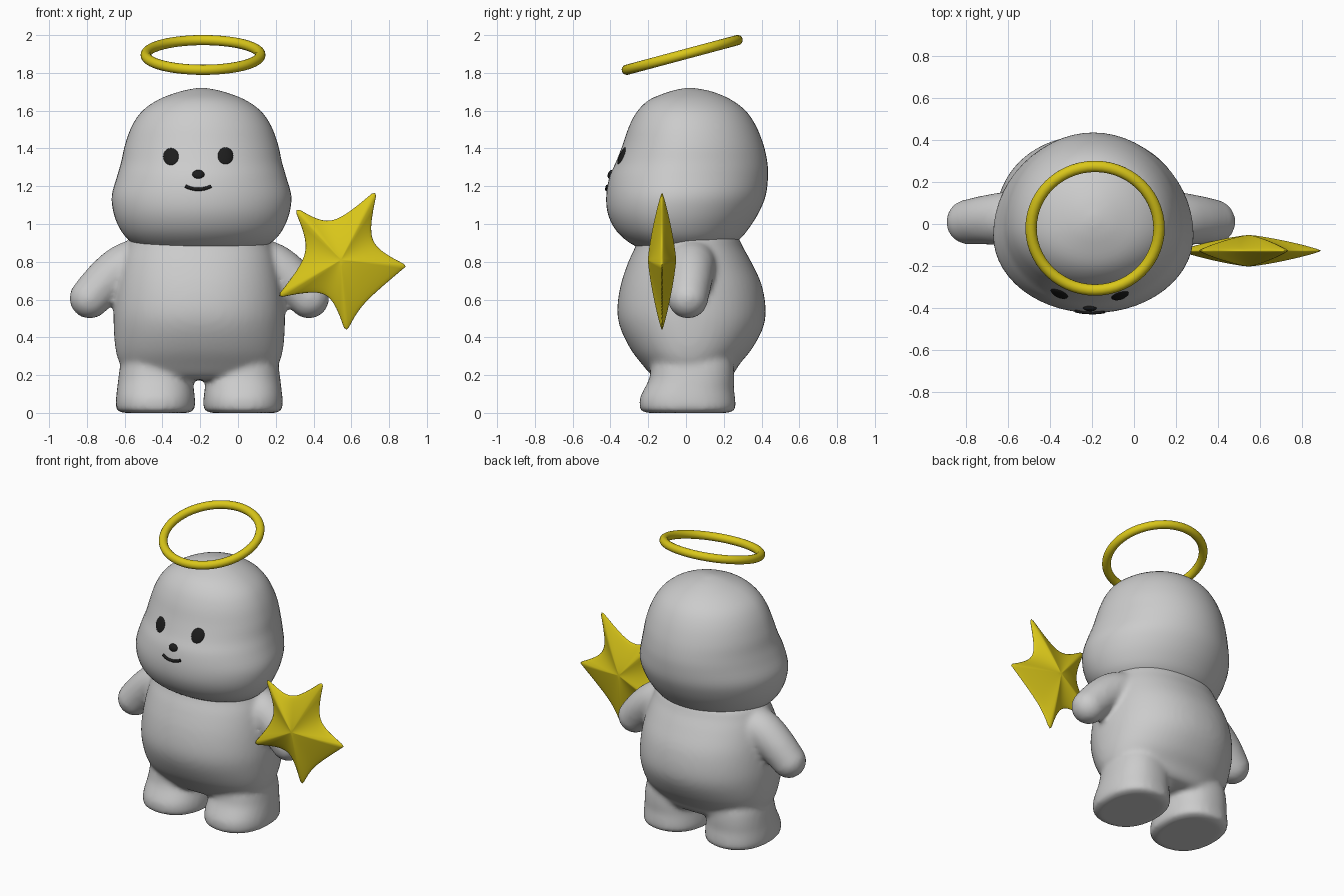
import bpy, bmesh, math
from mathutils import Vector, Matrix
from mathutils.bvhtree import BVHTree

if "Cube" in bpy.data.objects:
    bpy.data.objects.remove(bpy.data.objects["Cube"])

CX = -0.2  # the figure's own centre line


def material(name, rgb):
    m = bpy.data.materials.new(name)
    m.diffuse_color = (*rgb, 1)
    m.use_nodes = True
    m.node_tree.nodes["Principled BSDF"].inputs["Base Color"].default_value = m.diffuse_color
    return m


GREY = material("soft_grey", (0.60, 0.60, 0.60))
GOLD = material("gold", (0.70, 0.57, 0.01))
BLACK = material("black", (0.012, 0.012, 0.012))


def finish(bm, name, mat):
    bmesh.ops.recalc_face_normals(bm, faces=bm.faces)
    for f in bm.faces:
        f.smooth = True
    me = bpy.data.meshes.new(name)
    bm.to_mesh(me)
    bm.free()
    me.materials.append(mat)
    ob = bpy.data.objects.new(name, me)
    bpy.context.collection.objects.link(ob)
    return ob


def spline(rows, steps):
    """Catmull-Rom interpolation of profile rows."""
    rows = [Vector(r) for r in rows]
    out = []
    for i in range(len(rows) - 1):
        a, b = rows[max(i - 1, 0)], rows[i]
        c, d = rows[i + 1], rows[min(i + 2, len(rows) - 1)]
        for k in range(steps):
            t = k / steps
            out.append(0.5 * (2 * b + (c - a) * t + (2 * a - 5 * b + 4 * c - d) * t * t
                              + (3 * b - a - 3 * c + d) * t ** 3))
    return out + [rows[-1]]


def loft(bm, rows, cx, yc, power=2.0, steps=4, seg=56):
    """Stack of rounded rings; rows are (z, half width, front y, back y)."""
    rings = []
    for z, rx, yf, yb in spline(rows, steps):
        mid = yf + (yb - yf) * yc
        ring = []
        for i in range(seg):
            a = 2 * math.pi * i / seg
            c, s = math.cos(a), math.sin(a)
            x = math.copysign(abs(c) ** (2 / power), c) * rx
            y = math.copysign(abs(s) ** (2 / power), s) * (yb - mid if s > 0 else mid - yf)
            ring.append(bm.verts.new((cx + x, mid + y, z)))
        rings.append(ring)
    for p, q in zip(rings, rings[1:]):
        for i in range(seg):
            j = (i + 1) % seg
            bm.faces.new((p[i], p[j], q[j], q[i]))
    bm.faces.new(rings[0][::-1])
    bm.faces.new(rings[-1])


# Head: wide at the cheeks, narrower at the crown
bm = bmesh.new()
loft(bm, [(0.85, 0.20, -0.15, 0.15), (0.875, 0.32, -0.25, 0.22), (0.92, 0.39, -0.325, 0.285),
          (0.98, 0.435, -0.38, 0.335), (1.06, 0.466, -0.415, 0.385), (1.15, 0.475, -0.422, 0.422),
          (1.25, 0.448, -0.405, 0.434), (1.33, 0.425, -0.37, 0.43), (1.42, 0.405, -0.335, 0.41),
          (1.52, 0.368, -0.30, 0.37), (1.60, 0.312, -0.255, 0.315), (1.66, 0.225, -0.19, 0.235),
          (1.70, 0.118, -0.09, 0.14), (1.717, 0.04, -0.02, 0.06), (1.72, 0.005, 0.015, 0.025)],
     -0.193, 0.44)
head = finish(bm, "head", GREY)
head_tree = BVHTree.FromPolygons([v.co for v in head.data.vertices],
                                 [p.vertices for p in head.data.polygons])

# Body: torso, legs and arms fused into one soft form
bm = bmesh.new()
loft(bm, [(0.175, 0.18, -0.10, 0.15), (0.19, 0.36, -0.17, 0.235), (0.26, 0.42, -0.235, 0.285),
          (0.34, 0.444, -0.295, 0.35), (0.45, 0.453, -0.348, 0.408), (0.55, 0.452, -0.364, 0.422),
          (0.68, 0.437, -0.345, 0.40), (0.80, 0.412, -0.305, 0.345), (0.88, 0.385, -0.268, 0.30),
          (0.94, 0.355, -0.25, 0.27), (1.0, 0.25, -0.2, 0.2)], CX - 0.005, 0.47, 2.15)
ARM = [(-0.50, 0.03, 0.79, 0.14), (-0.60, 0.025, 0.765, 0.13),
       (-0.70, 0.02, 0.695, 0.118), (-0.785, 0.01, 0.607, 0.108)]
for side in (-1, 1):
    loft(bm, [(0.0, 0.17, -0.205, 0.22), (0.008, 0.198, -0.235, 0.25), (0.03, 0.21, -0.246, 0.263),
              (0.08, 0.209, -0.244, 0.26), (0.13, 0.203, -0.22, 0.254), (0.18, 0.197, -0.195, 0.256),
              (0.26, 0.185, -0.18, 0.25), (0.36, 0.15, -0.15, 0.22)],
         CX - 0.005 + side * 0.232, 0.5, 2.3, 3, 40)
    for x, y, z, r in spline(ARM, 6):
        x = x if side < 0 else 2 * (CX - 0.005) - x
        bmesh.ops.create_uvsphere(bm, u_segments=28, v_segments=18, radius=r,
                                  matrix=Matrix.Translation((x, y, z)))
body = finish(bm, "body", GREY)
rm = body.modifiers.new("fuse", 'REMESH')
rm.mode = 'VOXEL'
rm.voxel_size = 0.016
rm.use_smooth_shade = True
sm = body.modifiers.new("soften", 'SMOOTH')
sm.factor = 0.5
sm.iterations = 8


def on_face(x, z, lift):
    """Point on the front of the head, lifted outward."""
    hit, normal, _, _ = head_tree.ray_cast(Vector((x, -2, z)), Vector((0, 1, 0)))
    return hit + normal * lift


def button(name, x, z, rx, rz, dome):
    """Thin domed oval following the head surface."""
    bm = bmesh.new()
    seg, prev = 28, None
    tip = bm.verts.new(on_face(x, z, dome))
    for t in (0.35, 0.65, 0.85, 0.96, 1.0):
        lift = -0.002 + (dome + 0.002) * math.sqrt(1 - t * t)
        ring = [bm.verts.new(on_face(x + rx * t * math.cos(2 * math.pi * i / seg),
                                     z + rz * t * math.sin(2 * math.pi * i / seg), lift))
                for i in range(seg)]
        for i in range(seg):
            j = (i + 1) % seg
            bm.faces.new((prev[i], prev[j], ring[j], ring[i]) if prev else (tip, ring[j], ring[i]))
        prev = ring
    bm.faces.new(prev)
    finish(bm, name, BLACK)


button("left_eye", -0.355, 1.357, 0.042, 0.046, 0.009)
button("right_eye", -0.066, 1.361, 0.042, 0.046, 0.009)
button("nose", -0.21, 1.263, 0.033, 0.023, 0.014)

# Mouth: a smiling tube laid on the face
cu = bpy.data.curves.new("mouth", 'CURVE')
cu.dimensions = '3D'
cu.bevel_depth = 0.009
cu.bevel_resolution = 3
cu.use_fill_caps = True
sp = cu.splines.new('POLY')
sp.points.add(12)
for i, p in enumerate(sp.points):
    u = i / 6 - 1
    p.co = (*on_face(-0.21 + 0.068 * u, 1.183 + 0.017 * u * u, 0.002), 1)
cu.materials.append(BLACK)
bpy.context.collection.objects.link(bpy.data.objects.new("mouth", cu))

# Halo: tilted ring above the head
bpy.ops.mesh.primitive_torus_add(major_radius=0.304, minor_radius=0.027, major_segments=56,
                                 minor_segments=16, location=(-0.185, -0.02, 1.895),
                                 rotation=(math.radians(15), 0, 0))
halo = bpy.context.object
halo.name = "halo"
halo.data.materials.append(GOLD)
bpy.ops.object.shade_smooth()

# Star: puffed five-pointed plate with curved valleys
C = Vector((0.545, 0.81))
TIPS = [Vector(p) for p in ((0.725, 1.165), (0.31, 1.075), (0.22, 0.62), (0.575, 0.44), (0.888, 0.775))]
VALLEYS = [Vector(p) for p in ((0.50, 1.02), (0.355, 0.85), (0.46, 0.625), (0.675, 0.585), (0.715, 0.915))]
outline = []
for i, v in enumerate(VALLEYS):
    a, b = TIPS[i], TIPS[(i + 1) % 5]
    pa, pb = (a - C).normalized(), (b - C).normalized()
    a = a - pa * 0.012 + Vector((-pa.y, pa.x)) * 0.013
    b = b - pb * 0.012 - Vector((-pb.y, pb.x)) * 0.013
    w = 2.2
    ctrl = (v * (2 + 2 * w) - a - b) / (2 * w)
    for k in range(13):
        t = k / 12
        f0, f1, f2 = (1 - t) ** 2, 2 * w * t * (1 - t), t * t
        outline.append((a * f0 + ctrl * f1 + b * f2) / (f0 + f1 + f2))
    outline.append(TIPS[(i + 1) % 5])
bm = bmesh.new()
n = len(outline)
rings = []
LEVELS = [0.1, 0.25, 0.4, 0.55, 0.7, 0.82, 0.92, 0.98]
for sign, levels in ((-1, LEVELS), (0, [1.0]), (1, LEVELS[::-1])):
    for t in levels:
        h = 0.062 * (1 - t ** 1.25) + 0.013 * math.sqrt(1 - t * t)
        rings.append([bm.verts.new((*(C + (p - C) * t), 0)) for p in outline])
        for v in rings[-1]:
            v.co = (v.co.x, -0.127 + sign * h, v.co.y)
for p, q in zip(rings, rings[1:]):
    for i in range(n):
        j = (i + 1) % n
        bm.faces.new((p[i], p[j], q[j], q[i]))
for ring, y in ((rings[0], -0.202), (rings[-1], -0.052)):
    tip = bm.verts.new((C.x, y, C.y))
    for i in range(n):
        bm.faces.new((tip, ring[i], ring[(i + 1) % n]))
finish(bm, "star", GOLD)
